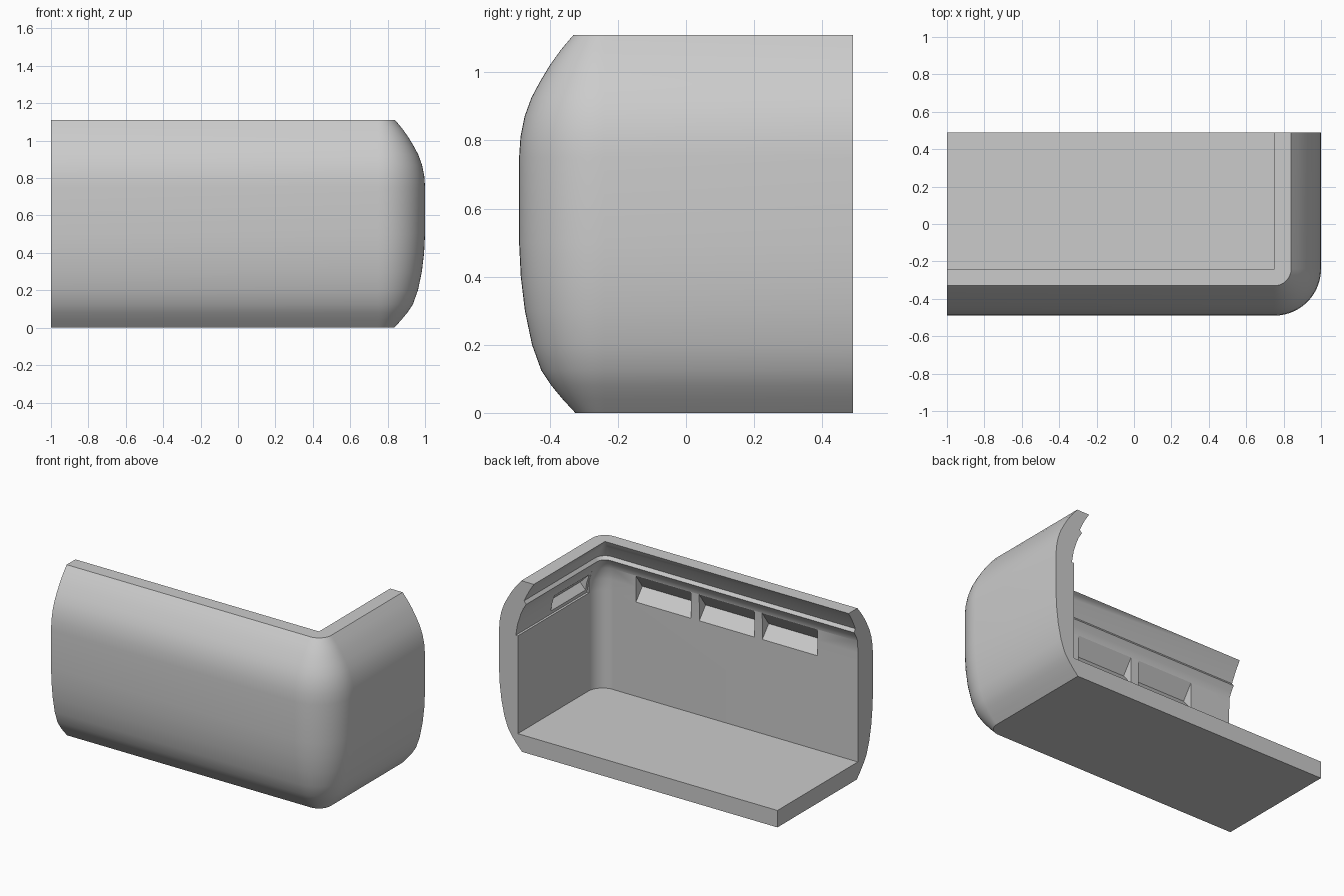
import bpy, bmesh, math
from mathutils import Vector

if "Cube" in bpy.data.objects:
    bpy.data.objects.remove(bpy.data.objects["Cube"])

CX, CY = 0.75, -0.24            # centre of the rounded corner
LEFT_END, BACK_END = -1.0, 0.49
FLOOR, TOP = 0.11, 1.11

# Profiles are (distance outward from the corner centre, height)
outer = [(0, 0), (.085, 0), (.122, .04), (.155, .08), (.185, .125), (.212, .2),
         (.233, .3), (.245, .4), (.25, .5), (.25, .75), (.246, .81), (.234, .87),
         (.214, .925), (.19, .97), (.16, 1.02), (.128, 1.065), (.09, TOP), (0, TOP)]
lip = [(.035, 1.055), (.07, .985), (.055, .965), (.076, .932), (.093, .895)]


def profile(pad, ledge, bulge):
    """Outer skin, top lip, then the inner wall down to the floor."""
    inner = [(bulge, .82), (ledge, .745), (pad, .745), (pad, FLOOR), (0, FLOOR)]
    return outer + lip + inner


front = profile(.095, .095, .095)
corner = profile(.115, .115, .115)
side = profile(.115, .13, .117)


def blend(a, b, t):
    return [(p[0] + (q[0] - p[0]) * t, p[1]) for p, q in zip(a, b)]


def ring(bm, prof, x, y, angle):
    dx, dy = math.cos(angle), math.sin(angle)
    return [bm.verts.new((x + r * dx, y + r * dy, z)) for r, z in prof]


def make_object(name, bm):
    mesh = bpy.data.meshes.new(name)
    bm.to_mesh(mesh)
    bm.free()
    obj = bpy.data.objects.new(name, mesh)
    bpy.context.collection.objects.link(obj)
    return obj


# Wall: straight front run, rounded corner, straight side run
bm = bmesh.new()
SEG = 14
rings = [ring(bm, front, LEFT_END, CY, -math.pi / 2)]
for i in range(SEG + 1):
    t = i / SEG
    rings.append(ring(bm, blend(front, corner, t), CX, CY, -math.pi / 2 * (1 - t)))
rings.append(ring(bm, side, CX, CY, 0))
rings.append(ring(bm, side, CX, BACK_END, 0))
for a, b in zip(rings, rings[1:]):
    for j in range(len(a) - 1):
        bm.faces.new((a[j], b[j], b[j + 1], a[j + 1]))
bm.faces.new(rings[0])
bm.faces.new(rings[-1])

# Floor slab, open where it meets the wall
plan = [(LEFT_END, CY), (CX, CY), (CX, BACK_END), (LEFT_END, BACK_END)]
low = [bm.verts.new((x, y, 0)) for x, y in plan]
high = [bm.verts.new((x, y, FLOOR)) for x, y in plan]
bm.faces.new(low)
bm.faces.new(high)
for i, j in ((2, 3), (3, 0)):
    bm.faces.new((low[i], low[j], high[j], high[i]))
bmesh.ops.remove_doubles(bm, verts=bm.verts, dist=1e-5)
bmesh.ops.dissolve_degenerate(bm, edges=bm.edges, dist=1e-5)
bmesh.ops.recalc_face_normals(bm, faces=bm.faces)
shell = make_object("corner_shell", bm)

# Wedge-shaped pockets on the inside of both walls
bm = bmesh.new()


def wedge(section, start, end, along_x):
    ends = []
    for s in (start, end):
        ends.append([bm.verts.new((s, CY - r, z) if along_x else (CX + r, s, z))
                     for r, z in section])
    a, b = ends
    bm.faces.new(a)
    bm.faces.new(b)
    for i in range(3):
        j = (i + 1) % 3
        bm.faces.new((a[i], a[j], b[j], b[i]))


for x in (-.71, -.257, .198):
    wedge([(.085, .71), (.16, .80), (.085, .905)], x, x + .396, True)
wedge([(.09, .73), (.165, .81), (.09, .885)], -.22, .136, False)
bmesh.ops.recalc_face_normals(bm, faces=bm.faces)
cutter = make_object("pocket_cutter", bm)
cutter.hide_render = True

mod = shell.modifiers.new("pockets", "BOOLEAN")
mod.operation = "DIFFERENCE"
mod.solver = "EXACT"
mod.object = cutter
bpy.context.view_layer.objects.active = shell
shell.select_set(True)
bpy.ops.object.modifier_apply(modifier=mod.name)
bpy.data.objects.remove(cutter)

# Plain grey finish
grey = bpy.data.materials.new("light_grey")
grey.use_nodes = True
grey.diffuse_color = (.6, .6, .6, 1)
grey.node_tree.nodes["Principled BSDF"].inputs["Base Color"].default_value = (.6, .6, .6, 1)
shell.data.materials.clear()
shell.data.materials.append(grey)
bpy.ops.object.shade_smooth_by_angle(angle=math.radians(25))
